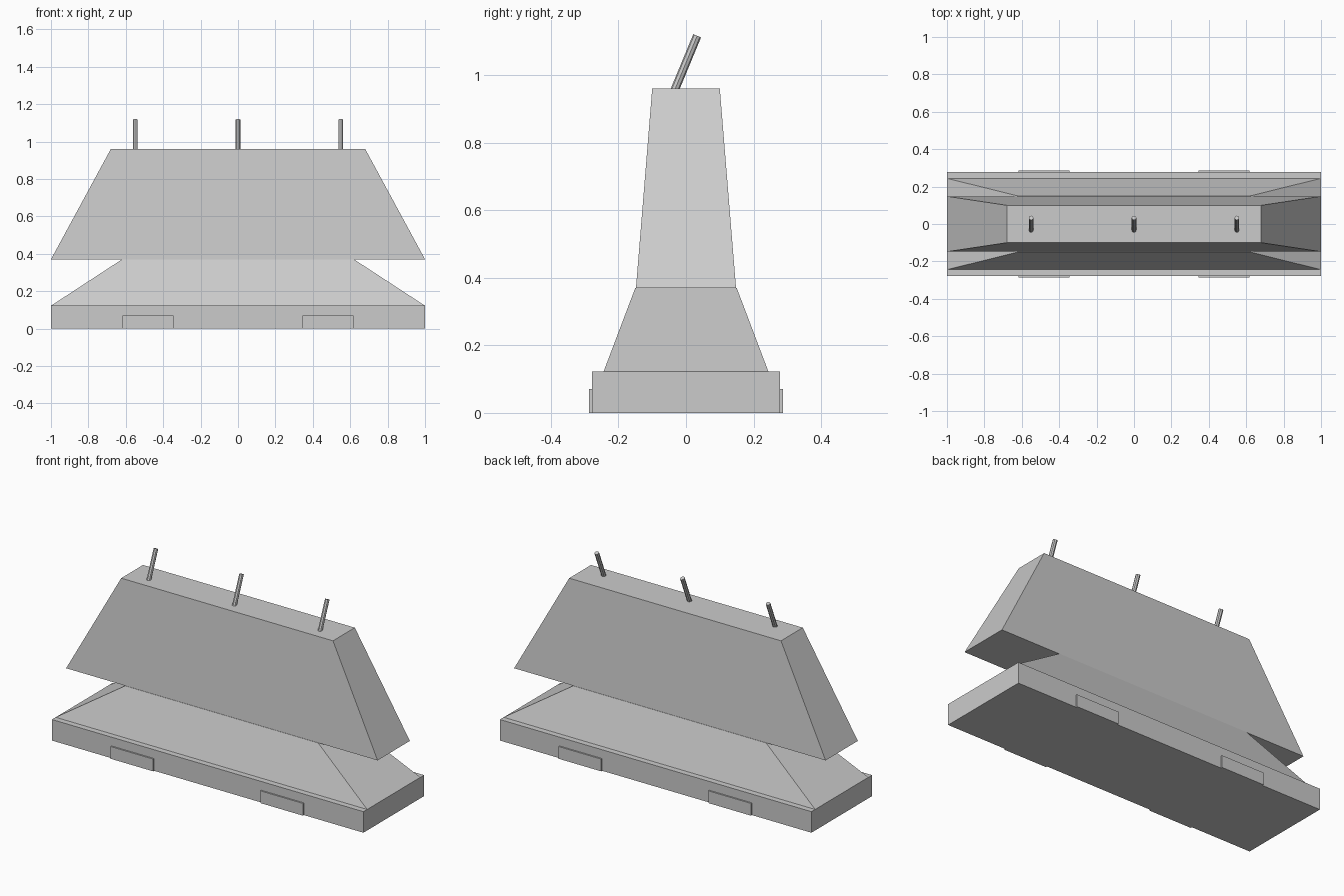
import bpy, bmesh
from math import radians
from mathutils import Matrix, Vector

if "Cube" in bpy.data.objects:
    bpy.data.objects.remove(bpy.data.objects["Cube"])

grey = bpy.data.materials.new("light_grey")
grey.use_nodes = True
grey.diffuse_color = (0.6, 0.6, 0.6, 1)
grey.node_tree.nodes["Principled BSDF"].inputs["Base Color"].default_value = (0.6, 0.6, 0.6, 1)


def add_object(name, bm):
    bmesh.ops.recalc_face_normals(bm, faces=bm.faces)
    mesh = bpy.data.meshes.new(name)
    bm.to_mesh(mesh)
    bm.free()
    mesh.materials.append(grey)
    obj = bpy.data.objects.new(name, mesh)
    bpy.context.collection.objects.link(obj)
    return obj


def frustum(name, bottom, top, z0, z1, centre=(0, 0)):
    """Block whose half sizes change from bottom to top."""
    bm = bmesh.new()
    bmesh.ops.create_cube(bm, size=2)
    for v in bm.verts:
        half, z = (top, z1) if v.co.z > 0 else (bottom, z0)
        v.co = (centre[0] + v.co.x * half[0], centre[1] + v.co.y * half[1], z)
    return add_object(name, bm)


def peg(name, x):
    """Thin rod leaning backwards, sunk slightly into the top."""
    top = Vector((x, 0.033, 1.116))
    length = 0.19
    lean = Matrix.Rotation(radians(-22.5), 4, 'X')
    bm = bmesh.new()
    bmesh.ops.create_cone(bm, cap_ends=True, segments=8, radius1=0.0125, radius2=0.0125, depth=length,
                          matrix=Matrix.Translation(top) @ lean @ Matrix.Translation((0, 0, -length / 2)))
    return add_object(name, bm)


# Stacked body
frustum("base_slab", (1, 0.278), (1, 0.278), 0, 0.122)
frustum("lower_body", (1, 0.244), (0.62, 0.15), 0.122, 0.37)
frustum("upper_body", (1, 0.148), (0.68, 0.1), 0.37, 0.96)

# Thin plates on the front and back of the base
for side, sy in (("front", -1), ("back", 1)):
    for end, sx in (("left", 1), ("right", -1)):
        frustum(f"{side}_{end}_plate", (0.137, 0.0045), (0.137, 0.0045), 0, 0.071,
                (sx * 0.481, sy * 0.2822))

# Leaning pegs along the top
for end, x in (("right", -0.55), ("middle", 0), ("left", 0.55)):
    peg(f"{end}_peg", x)
